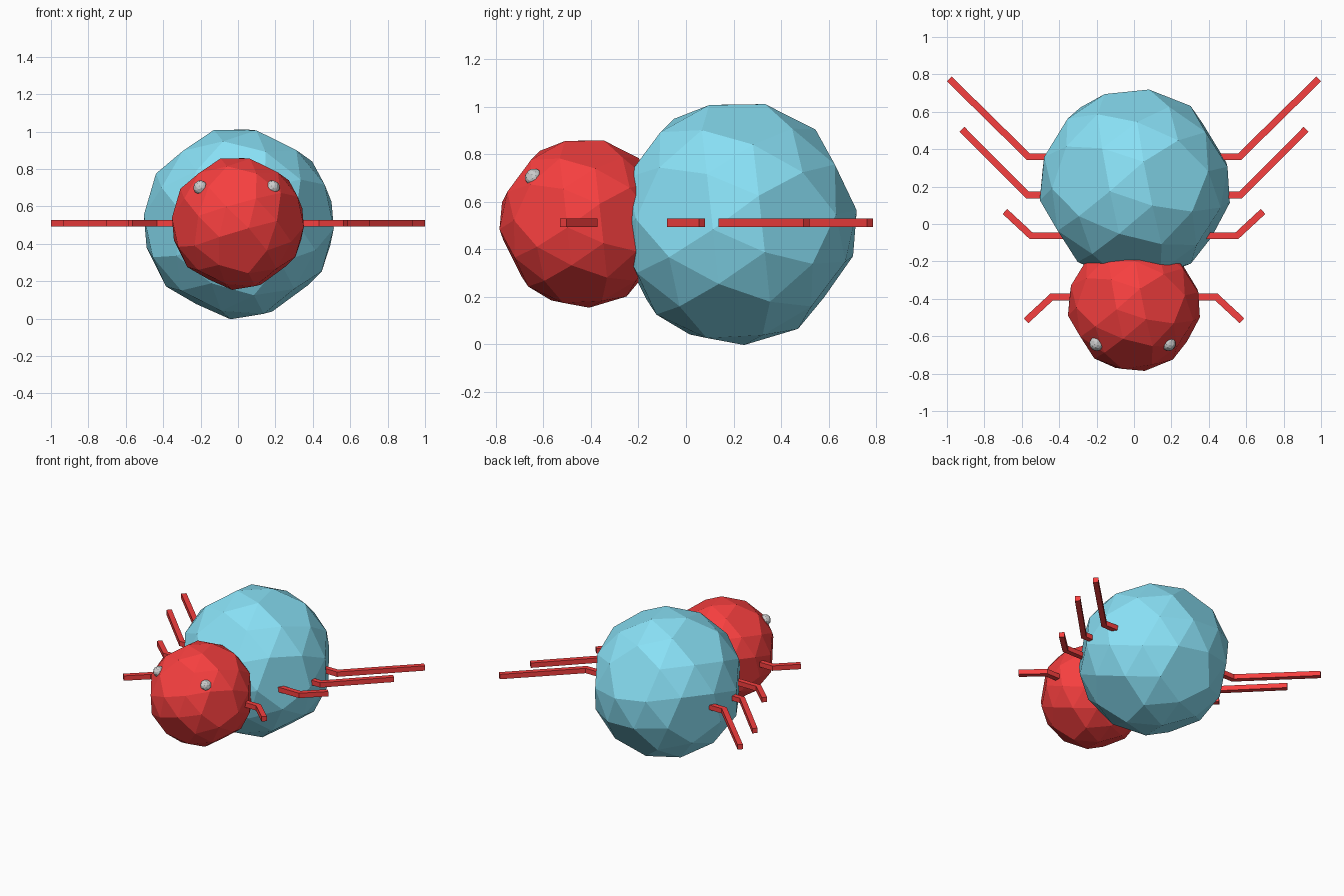
import bpy, bmesh, math
from mathutils import Vector

if "Cube" in bpy.data.objects:
    bpy.data.objects.remove(bpy.data.objects["Cube"])


def material(name, rgb):
    mat = bpy.data.materials.new(name)
    mat.diffuse_color = (*rgb, 1)
    mat.use_nodes = True
    mat.node_tree.nodes["Principled BSDF"].inputs["Base Color"].default_value = mat.diffuse_color
    return mat


BLUE = material("blue", (0.25, 0.75, 0.92))
RED = material("red", (0.93, 0.05, 0.05))


def finish(name, bm, mat=None):
    bmesh.ops.recalc_face_normals(bm, faces=bm.faces[:])
    mesh = bpy.data.meshes.new(name)
    bm.to_mesh(mesh)
    bm.free()
    obj = bpy.data.objects.new(name, mesh)
    bpy.context.collection.objects.link(obj)
    if mat:
        mesh.materials.append(mat)
    return obj


# One pentagon of the faceted ball; symmetry gives the other eleven
PENTAGON = [(0.174, 0.1535, 0.973), (0.512, 0.393, 0.764), (0.263, -0.298, 0.918),
            (0.810, 0.0895, 0.580), (0.656, -0.338, 0.6745)]
FLIPS = [(1, 1, 1), (-1, -1, 1), (-1, 1, -1), (1, -1, -1)]


def ball(name, centre, radius, mat=None):
    """Ball of 80 triangles and 12 pentagons."""
    bm = bmesh.new()
    for p in PENTAGON:
        for turn in range(3):
            q = p[turn:] + p[:turn]
            for f in FLIPS:
                bm.verts.new([a * b * radius for a, b in zip(q, f)])
    bmesh.ops.convex_hull(bm, input=bm.verts[:])
    bmesh.ops.dissolve_limit(bm, angle_limit=math.radians(2),
                             verts=bm.verts[:], edges=bm.edges[:])
    obj = finish(name, bm, mat)
    obj.location = centre
    obj.rotation_euler = (math.radians(-5), math.radians(-5), 0)
    return obj


def leg_pair(name, path, mat, width=0.036, z=0.51):
    """Bent square bar along a flat path, mirrored to the other side."""
    a, b, c = [Vector(p) for p in path]
    n1 = Vector((-(b - a).y, (b - a).x)).normalized()
    n2 = Vector((-(c - b).y, (c - b).x)).normalized()
    mitre = (n1 + n2) / (1 + n1.dot(n2))
    h = width / 2
    bm = bmesh.new()
    rings = []
    for p, n in ((a, n1), (b, mitre), (c, n2)):
        rings.append([bm.verts.new((*(p + n * h * s), z + h * t))
                      for s, t in ((-1, -1), (1, -1), (1, 1), (-1, 1))])
    for r, s in zip(rings, rings[1:]):
        for i in range(4):
            j = (i + 1) % 4
            bm.faces.new((r[i], r[j], s[j], s[i]))
    bm.faces.new(rings[0])
    bm.faces.new(rings[-1])
    obj = finish(name, bm, mat)
    obj.modifiers.new("other_side", 'MIRROR').use_mirror_merge = False


# Body and head
ball("abdomen", (0.005, 0.21, 0.51), 0.517, BLUE)
ball("head", (0, -0.432, 0.51), 0.359, RED)

# Eyes
for side, x in (("left", -0.2), ("right", 0.185)):
    ball(side + "_eye", (x, -0.64, 0.7), 0.039)

# Legs, back to front
leg_pair("rear_legs", [(0.40, 0.36), (0.565, 0.36), (0.987, 0.775)], RED)
leg_pair("middle_rear_legs", [(0.40, 0.155), (0.57, 0.155), (0.92, 0.507)], RED)
leg_pair("middle_front_legs", [(0.32, -0.063), (0.55, -0.063), (0.69, 0.067)], RED)
leg_pair("front_legs", [(0.26, -0.39), (0.44, -0.39), (0.577, -0.517)], RED)
